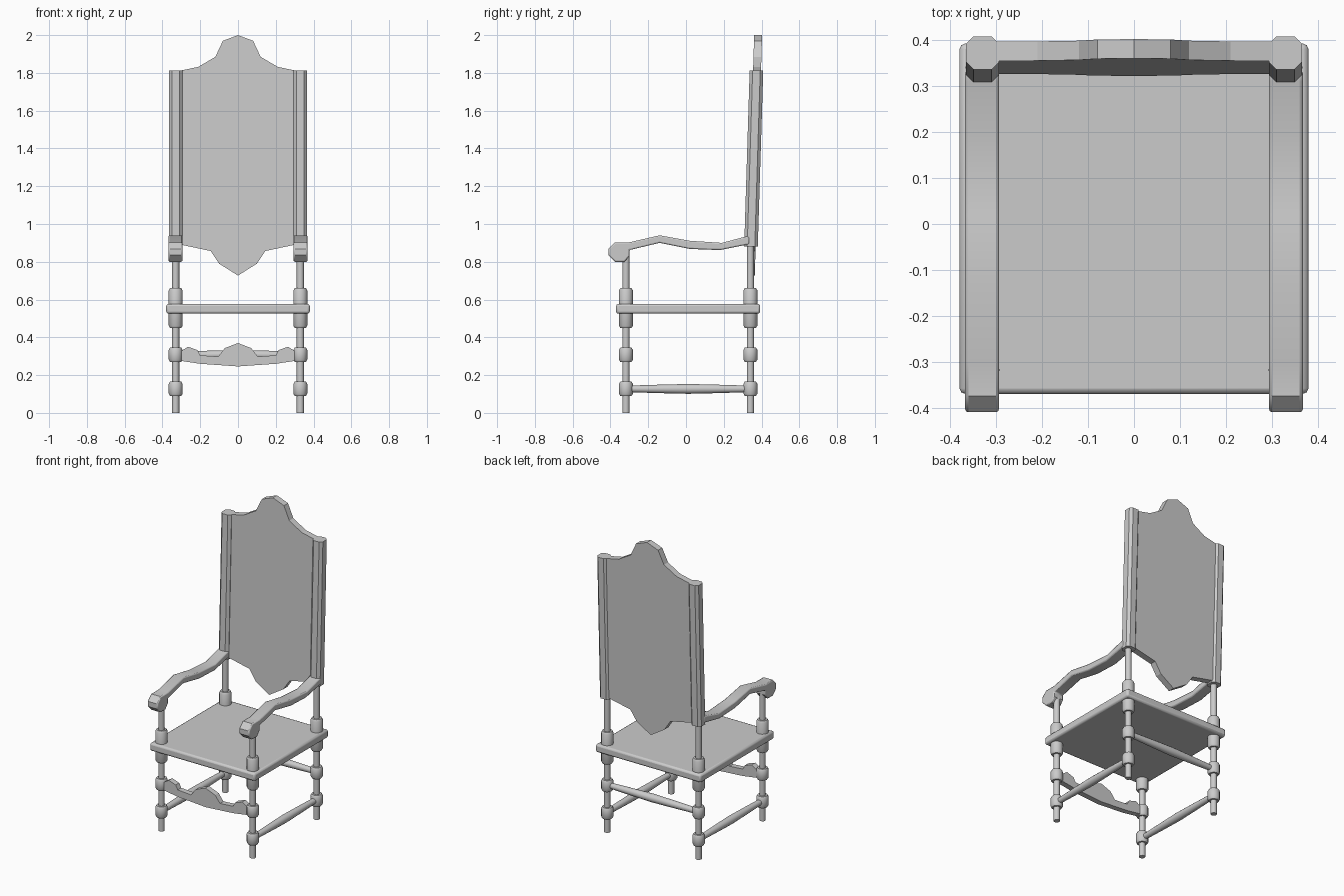
import bpy, bmesh
from math import cos, sin, pi
from mathutils import Vector

if "Cube" in bpy.data.objects:
    bpy.data.objects.remove(bpy.data.objects["Cube"])

SIDES = 12


def make(name, verts, faces, bevel=0, smooth=True):
    me = bpy.data.meshes.new(name)
    me.from_pydata([tuple(v) for v in verts], [], faces)
    bm = bmesh.new()
    bm.from_mesh(me)
    bmesh.ops.recalc_face_normals(bm, faces=bm.faces)
    bm.to_mesh(me)
    bm.free()
    ob = bpy.data.objects.new(name, me)
    bpy.context.collection.objects.link(ob)
    if bevel:
        m = ob.modifiers.new("bevel", 'BEVEL')
        m.width = bevel
        m.segments = 2
        m.limit_method = 'ANGLE'
        m.angle_limit = 1.0
    if smooth:
        bpy.ops.object.select_all(action='DESELECT')
        ob.select_set(True)
        bpy.context.view_layer.objects.active = ob
        bpy.ops.object.shade_smooth_by_angle(angle=0.6)
    return ob


def loft(name, rings, **kw):
    """Join equal-sized rings of points and cap both ends."""
    n = len(rings[0])
    verts = [p for r in rings for p in r]
    faces = [(k * n + i, k * n + (i + 1) % n, (k + 1) * n + (i + 1) % n, (k + 1) * n + i)
             for k in range(len(rings) - 1) for i in range(n)]
    faces += [tuple(range(n)), tuple(range(len(verts) - n, len(verts)))]
    return make(name, verts, faces, **kw)


def turned(name, start, axis, profile):
    """Turned spindle: profile of (distance along axis, radius)."""
    axis = Vector(axis)
    u = axis.orthogonal().normalized()
    v = axis.cross(u)
    rings = [[Vector(start) + axis * d + (u * cos(2 * pi * (i + .5) / SIDES)
              + v * sin(2 * pi * (i + .5) / SIDES)) * r for i in range(SIDES)]
             for d, r in profile]
    return loft(name, rings)


def knob(z0, z1):
    return [(z0, .019), (z0, .030), (z0 + .012, .037), (z1 - .012, .037), (z1, .030), (z1, .019)]


def mirrored(half):
    return half + [(-x, z) for x, z in reversed(half) if x > 0]


FRONT, BACK, X = -.318, .341, .33

# Seat
seat = [[(x, y, z) for x, y in ((-.38, -.37), (.38, -.37), (.38, .393), (-.38, .393))]
        for z in (.525, .577)]
loft("seat", seat, bevel=.012)

# Arm side profile (y, z), with scrolled hand at the front
arm = [(.335, .935), (.31, .932), (.19, .90), (.02, .911), (-.14, .94), (-.30, .903), (-.375, .903),
       (-.41, .868), (-.41, .835), (-.375, .80), (-.325, .80), (-.30, .83), (-.30, .862),
       (-.14, .90), (.02, .868), (.18, .862), (.31, .888), (.335, .892)]

for s, side in ((-1, "left"), (1, "right")):
    # Turned legs
    lower = [(0, .019)] + knob(.09, .165) + knob(.27, .345) + knob(.45, .66)
    turned("front_leg_" + side, (s * X, FRONT, 0), (0, 0, 1), lower + [(.84, .019)])
    turned("back_leg_" + side, (s * X, BACK, 0), (0, 0, 1), lower + [(.90, .019)])

    # Leaning octagonal back post
    c, h = .020, .036
    octagon = [(-c, -h), (c, -h), (h, -c), (h, c), (c, h), (-c, h), (-h, c), (-h, -c)]
    loft("back_post_" + side, [[(s * X + x, yc + y, z) for x, y in octagon]
                               for yc, z in ((.344, .88), (.373, 1.813))], smooth=False)

    # Arm
    loft("arm_" + side, [[(s * .331 + x, y, z) for y, z in arm]
                         for x in (-.037, .037)], bevel=.007)

    # Low side stretcher
    turned("side_stretcher_" + side, (s * X, FRONT, .127), (0, 1, 0),
           [(0, .017), (.03, .018), (.20, .023), (.33, .026), (.46, .023), (.63, .018), (.659, .017)])

# Back stretcher
turned("back_stretcher", (-X, BACK, .307), (1, 0, 0),
       [(0, .017), (.03, .018), (.20, .023), (.33, .026), (.46, .023), (.63, .018), (.66, .017)])

# Carved front stretcher
outline = mirrored([(0, .37), (.07, .343), (.105, .298), (.20, .305), (.215, .333), (.265, .35),
                    (.30, .328), (.30, .275), (.20, .260), (0, .246)])
loft("front_stretcher", [[(x, FRONT + d, z) for x, z in outline] for d in (-.018, .018)],
     smooth=False)

# Shaped back panel, leaning with the posts
outline = mirrored([(0, 2.0), (.08, 1.97), (.12, 1.885), (.21, 1.832), (.30, 1.813),
                    (.30, .89), (.145, .857), (.10, .79), (0, .727)])
loft("back_panel", [[(x, .343 + (z - .727) * .0305 + d, z) for x, z in outline]
                    for d in (-.021, .021)], smooth=False)
